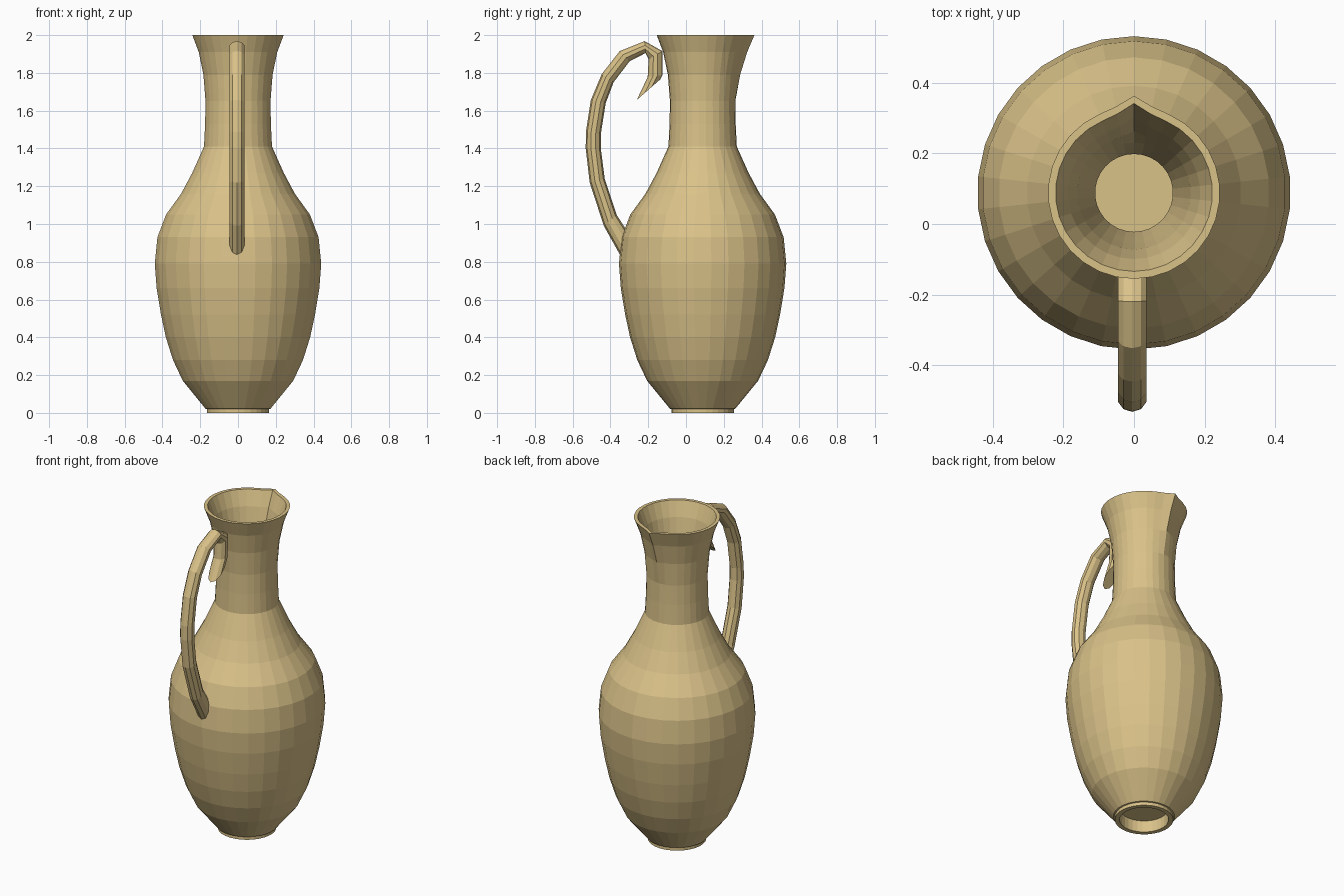
import bpy, bmesh, math
from mathutils import Vector

SEG = 30          # sides of the turned body
CY = 0.088        # body axis offset in y

clay = bpy.data.materials.new("sand_clay")
clay.diffuse_color = (0.70, 0.54, 0.25, 1)


def skin(name, rings):
    """Join successive vertex rings with quads, cap both ends."""
    bm = bmesh.new()
    loops = [[bm.verts.new(p) for p in ring] for ring in rings]
    n = len(loops[0])
    for a, b in zip(loops, loops[1:]):
        for i in range(n):
            j = (i + 1) % n
            bm.faces.new((a[i], a[j], b[j], b[i]))
    bm.faces.new(loops[0])
    bm.faces.new(loops[-1])
    bmesh.ops.recalc_face_normals(bm, faces=bm.faces)
    mesh = bpy.data.meshes.new(name)
    bm.to_mesh(mesh)
    bm.free()
    mesh.materials.append(clay)
    ob = bpy.data.objects.new(name, mesh)
    bpy.context.collection.objects.link(ob)
    return ob


# Pitcher body: foot recess, outer wall, rim, inner wall, floor (radius, z)
profile = [
    (0.135, 0.07), (0.138, 0.0), (0.165, 0.0), (0.165, 0.02), (0.173, 0.022),
    (0.294, 0.17), (0.346, 0.28), (0.384, 0.40), (0.410, 0.52), (0.433, 0.66),
    (0.443, 0.79), (0.429, 0.93), (0.383, 1.05), (0.303, 1.16), (0.244, 1.27),
    (0.181, 1.41), (0.175, 1.53), (0.173, 1.65), (0.184, 1.79), (0.209, 1.91),
    (0.243, 2.0),
    (0.222, 2.0), (0.187, 1.91), (0.160, 1.79), (0.142, 1.65), (0.125, 1.53),
    (0.110, 1.41), (0.23, 1.16), (0.36, 0.93), (0.37, 0.66), (0.30, 0.28),
    (0.11, 0.12),
]


def body_ring(r, z):
    pull = max(0.0, min(1.0, (z - 1.65) / 0.30))   # pouring lip
    ring = []
    for i in range(SEG):
        a = math.pi / 2 + 2 * math.pi * i / SEG
        push = 0.031 * pull if i == 0 else 0.006 * pull if i in (1, SEG - 1) else 0
        ring.append(((r + push) * math.cos(a), CY + (r + push) * math.sin(a), z))
    return ring


skin("pitcher_body", [body_ring(r, z) for r, z in profile])

# Handle: each section given by its outer and inner point in the yz plane
sections = [
    (-0.340, 0.820, -0.310, 0.960), (-0.435, 0.990, -0.367, 1.048),
    (-0.510, 1.220, -0.430, 1.238), (-0.531, 1.400, -0.451, 1.400),
    (-0.530, 1.487, -0.451, 1.476), (-0.504, 1.656, -0.425, 1.640),
    (-0.446, 1.794, -0.383, 1.751), (-0.351, 1.915, -0.298, 1.862),
    (-0.219, 1.968, -0.214, 1.905), (-0.124, 1.915, -0.198, 1.873),
    (-0.124, 1.788, -0.203, 1.778), (-0.137, 1.765, -0.261, 1.656),
]


def handle_ring(oy, oz, iy, iz, n=10):
    outer, inner = Vector((-0.005, oy, oz)), Vector((-0.005, iy, iz))
    mid, half = (outer + inner) / 2, (outer - inner) / 2
    side = Vector((0.042, 0, 0))
    return [mid + half * math.cos(t) + side * math.sin(t)
            for t in (2 * math.pi * k / n for k in range(n))]


skin("handle", [handle_ring(*s) for s in sections])
